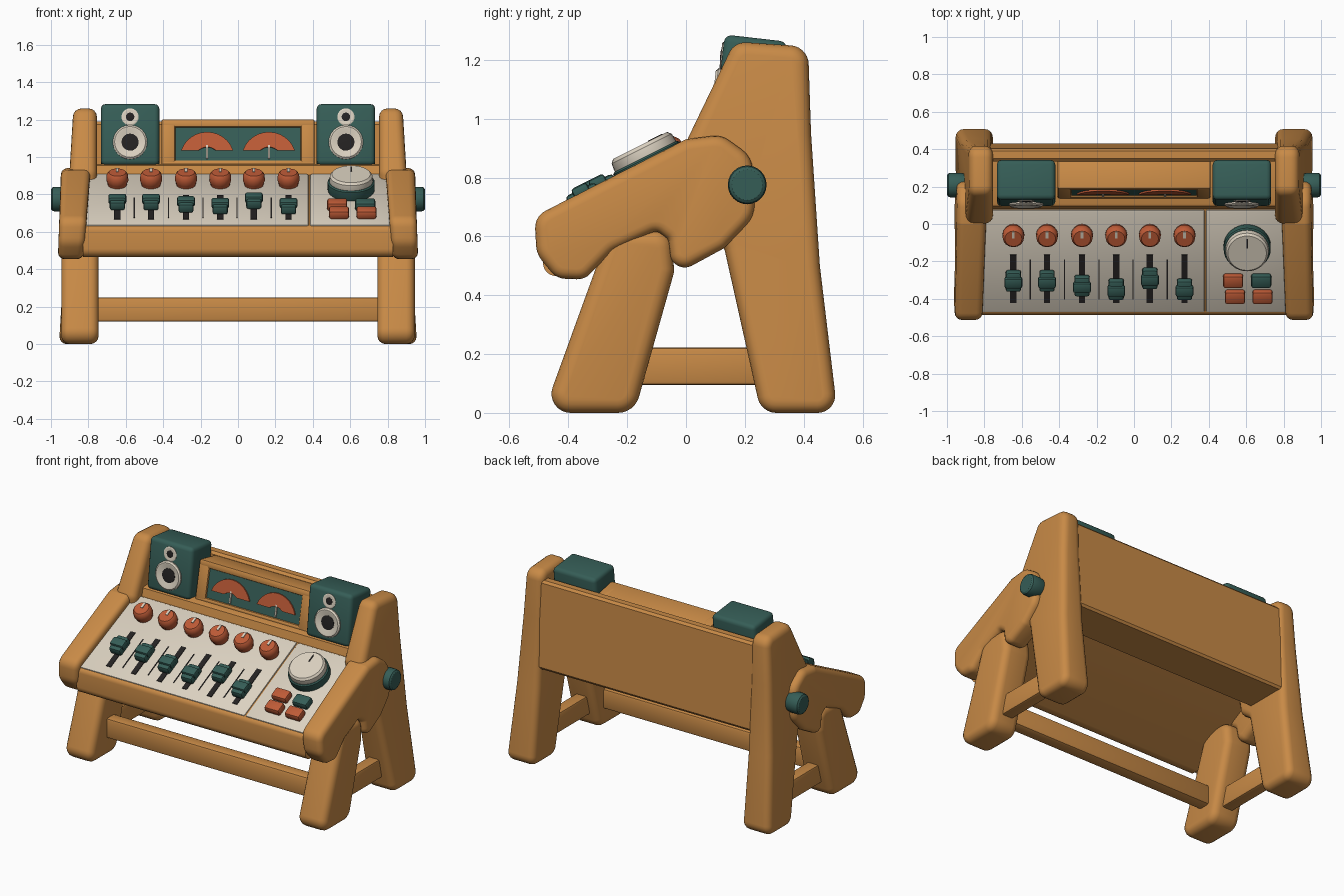
import bpy, bmesh, math
from mathutils import Matrix, Vector

if "Cube" in bpy.data.objects:
    bpy.data.objects.remove(bpy.data.objects["Cube"])


def material(name, r, g, b):
    m = bpy.data.materials.new(name)
    m.diffuse_color = (r, g, b, 1)
    m.use_nodes = True
    m.node_tree.nodes["Principled BSDF"].inputs["Base Color"].default_value = m.diffuse_color
    return m


WOOD = material("warm wood", 0.58, 0.255, 0.062)
TEAL = material("dark teal", 0.036, 0.11, 0.094)
RUST = material("rust orange", 0.52, 0.105, 0.038)
CREAM = material("cream", 0.71, 0.64, 0.53)
DARK = material("near black", 0.018, 0.016, 0.016)

T = Matrix.Translation
def rx(deg): return Matrix.Rotation(math.radians(deg), 4, 'X')
SIDE = Matrix(((0, 0, 1, 0), (1, 0, 0, 0), (0, 1, 0, 0), (0, 0, 0, 1)))  # profile in y-z, depth in x
FACE = rx(90)                                                           # profile in x-z, depth to -y


def finish(name, bm, mat, m=None, mirror=1, bevel=0.0, seg=3):
    if m is not None:
        bm.transform(m)
    if mirror < 0:
        bm.transform(Matrix.Diagonal((-1, 1, 1, 1)))
    bmesh.ops.recalc_face_normals(bm, faces=bm.faces)
    me = bpy.data.meshes.new(name)
    bm.to_mesh(me)
    bm.free()
    me.materials.append(mat)
    ob = bpy.data.objects.new(name, me)
    bpy.context.collection.objects.link(ob)
    if bevel:
        mod = ob.modifiers.new("bevel", 'BEVEL')
        mod.width, mod.segments, mod.use_clamp_overlap = bevel, seg, False
        mod.limit_method, mod.angle_limit = 'ANGLE', math.radians(32)
    return ob


def box(name, mat, lo, hi, m=None, bevel=0.0, seg=2, mirror=1):
    bm = bmesh.new()
    bmesh.ops.create_cube(bm, size=1)
    lo, hi = Vector(lo), Vector(hi)
    for v in bm.verts:
        v.co = Vector([(lo[i] + hi[i]) / 2 + v.co[i] * (hi[i] - lo[i]) for i in range(3)])
    return finish(name, bm, mat, m, mirror, bevel, seg)


def rounded(pts):
    # each point is (a, b, corner radius)
    out = []
    n = len(pts)
    for i, (a, b, r) in enumerate(pts):
        p = Vector((a, b))
        d0 = (Vector(pts[i - 1][:2]) - p).normalized()
        d1 = (Vector(pts[(i + 1) % n][:2]) - p).normalized()
        half = d0.angle(d1) / 2
        if r <= 0 or half > 1.5:
            out.append(p)
            continue
        t = r / math.tan(half)
        c = p + (d0 + d1).normalized() * (r / math.sin(half))
        s, e = p + d0 * t - c, p + d1 * t - c
        sweep = s.angle_signed(e)
        k = max(2, int(abs(sweep) / math.radians(14)) + 1)
        for j in range(k + 1):
            out.append(c + Matrix.Rotation(-sweep * j / k, 2) @ s)
    return out


def prism(name, mat, pts, d0, d1, m=SIDE, lean0=0.0, lean1=0.0, bevel=0.0, seg=4, mirror=1):
    # extruded outline; lean shifts the two caps with the second profile axis
    bm = bmesh.new()
    a = [bm.verts.new((p[0], p[1], d0 - lean0 * p[1])) for p in pts]
    b = [bm.verts.new((p[0], p[1], d1 - lean1 * p[1])) for p in pts]
    bm.faces.new(a)
    bm.faces.new(b)
    for i in range(len(pts)):
        j = (i + 1) % len(pts)
        bm.faces.new((a[i], a[j], b[j], b[i]))
    return finish(name, bm, mat, m, mirror, bevel, seg)


def lathe(name, mat, profile, m, sides=24, mirror=1):
    # profile of (radius, height), capped at both ends
    bm = bmesh.new()
    rings = [[bm.verts.new((r * math.cos(2 * math.pi * k / sides), r * math.sin(2 * math.pi * k / sides), h))
              for k in range(sides)] for r, h in profile]
    for p, q in zip(rings, rings[1:]):
        for k in range(sides):
            l = (k + 1) % sides
            bm.faces.new((p[k], p[l], q[l], q[k]))
    bm.faces.new(rings[0])
    bm.faces.new(rings[-1])
    return finish(name, bm, mat, m, mirror)


# side supports: rear leg, front leg, console cheek, hinge knob, brace
rear = rounded([(0.165, 1.262, .06), (0.415, 1.245, .065), (0.425, 0.95, 0), (0.455, 0.5, 0), (0.515, 0, .06),
                (0.255, 0, .065), (0.13, 0.56, .03), (0.05, 0.62, .05), (-0.0, 0.92, .06)])
front = rounded([(-0.485, 0, .065), (-0.175, 0, .075), (-0.04, 0.48, .06), (-0.05, 0.62, .06), (-0.26, 0.62, .06)])
cheek = rounded([(-0.515, 0.668, .065), (-0.508, 0.54, .085), (-0.44, 0.457, .065), (-0.345, 0.453, .06),
                 (-0.25, 0.55, .06), (-0.1, 0.62, .03), (-0.06, 0.59, .02), (-0.045, 0.465, .05), (0.13, 0.56, .06),
                 (0.235, 0.67, .1), (0.225, 0.87, .09), (0.12, 0.945, .08), (0.0, 0.93, .03)])
for s, side in ((-1, "left"), (1, "right")):
    prism(side + "_rear_leg", WOOD, rear, 0.755, 0.957, lean1=0.061, bevel=.042, mirror=s)
    prism(side + "_front_leg", WOOD, front, 0.745, 0.945, bevel=.045, mirror=s)
    prism(side + "_console_cheek", WOOD, cheek, 0.862, 0.979, lean0=.08, lean1=.035, bevel=.036, mirror=s)
    lathe(side + "_hinge_knob", TEAL, [(.06, 0.9), (.066, .93), (.066, .98), (.062, .993), (.052, 1.0)],
          T((0, 0.208, 0.775)) @ SIDE, 24, s)
    box(side + "_side_brace", WOOD, (.80, -.28, .095), (.88, .36, .223), bevel=.012, mirror=s)
box("front_stretcher", WOOD, (-.78, -.295, .12), (.78, -.21, .25), bevel=.015)

# sloped console slab, and the back box with shelf and back board
slab = rounded([(-.486, .465, .045), (-.486, .625, .035), (.08, .905, 0), (.2, .905, 0), (.2, .767, 0),
                (-.42, .465, .03)])
prism("console_slab", WOOD, slab, -.83, .83)
back = [(.08, .90), (.095, .955), (.11, .962), (.335, .962), (.335, 1.175), (.35, 1.19), (.39, 1.19),
        (.404, 1.175), (.43, .635), (.42, .62), (.165, .62), (.165, .75)]
prism("back_box", WOOD, back, -.79, .79)

# control surface, sloped
P = T((0, -.2, .775)) @ rx(26.57)
box("main_panel", CREAM, (-.82, -.306, -.02), (.377, .305, 0), P, .008)
box("dial_panel", CREAM, (.385, -.306, -.02), (.82, .305, 0), P, .008)
xs = [-.645, -.465, -.278, -.095, .085, .27]
sliders = [-.10, -.10, -.128, -.15, -.085, -.15]
for i, (x, v) in enumerate(zip(xs, sliders), 1):
    lathe(f"knob_{i}", RUST, [(.05, -.005), (.054, .015), (.059, .025), (.057, .06), (.046, .074)],
          P @ T((x, .172, 0)), 16)
    box(f"knob_pointer_{i}", CREAM, (x - .007, .175, .07), (x + .007, .216, .0785), P)
    box(f"slider_slot_{i}", DARK, (x - .017, -.246, -.005), (x + .017, .04, .004), P)
    box(f"slider_cap_{i}", TEAL, (x - .041, v - .057, .008), (x + .041, v + .057, .058), P, .012)
    box(f"slider_grip_{i}", TEAL, (x - .048, v - .03, .03), (x + .048, v + .03, .072), P, .012)
for i, (a, b) in enumerate(zip(xs, xs[1:]), 1):
    c = (a + b) / 2
    box(f"divider_{i}", DARK, (c - .003, -.225, -.004), (c + .003, .012, .003), P)

# large dial and push buttons
D = P @ T((.605, .099, 0))
lathe("dial_base", TEAL, [(.12, -.005), (.126, .01), (.126, .052), (.119, .058)], D, 32)
lathe("dial_top", CREAM, [(.115, .05), (.117, .06), (.114, .088), (.103, .1)], D, 32)
box("dial_pointer", DARK, (-.004, .03, .095), (.004, .085, .1025), D)
for i, (x, v, mat) in enumerate([(.53, -.106, RUST), (.68, -.106, TEAL), (.54, -.202, RUST), (.687, -.202, RUST)], 1):
    box(f"button_{i}", mat, (x - .054, v - .037, -.005), (x + .054, v + .037, .045), P, .014)

# speakers
for s, side in ((-1, "left"), (1, "right")):
    S = T((s * .577, .094, .958)) @ rx(-6.5)
    box(side + "_speaker", TEAL, (-.156, 0, 0), (.156, .215, .33), S, .025, 3)
    for part, z, r, h in (("woofer", .122, .092, .016), ("tweeter", .258, .046, .005)):
        C = S @ T((0, 0, z)) @ FACE
        lathe(f"{side}_{part}_ring", CREAM, [(r, -.005), (r, h * .5), (r * .9, h), (r * .8, h), (r * .5, .003)], C)
        lathe(f"{side}_{part}_cone", DARK, [(r * .5, 0), (r * .5, .005), (r * .3, .007)], C, 16)

# meter bridge
M = T((0, .135, .955)) @ rx(-12)
for name, lo, hi in (("top", (-.41, 0, .21), (.41, .19, .255)), ("bottom", (-.41, 0, 0), (.41, .19, .03)),
                     ("left", (-.41, 0, 0), (-.335, .19, .255)), ("right", (.335, 0, 0), (.41, .19, .255))):
    box(f"meter_frame_{name}", WOOD, lo, hi, M, .012)
box("meter_panel", TEAL, (-.34, .012, .02), (.34, .18, .22), M)
arc = [(r * math.cos(a), max(.045, r * math.sin(a))) for r, sgn in ((.146, 1), (.064, -1))
       for a in [math.radians(90 + sgn * (-72 + 12 * k)) for k in range(13)]]
arc = [p for i, p in enumerate(arc) if p not in arc[:i]]
for s, side in ((-1, "left"), (1, "right")):
    A = M @ T((s * .165, .012, .038)) @ FACE
    prism(side + "_meter_arc", RUST, arc, -.002, .009, A)
    box(side + "_meter_needle", CREAM, (-.005, 0, 0), (.005, .075, .0095), A)

# apply bevels and smooth
bpy.ops.object.select_all(action='SELECT')
bpy.context.view_layer.objects.active = bpy.context.selected_objects[0]
bpy.ops.object.convert(target='MESH')
bpy.ops.object.shade_smooth_by_angle(angle=math.radians(35))
